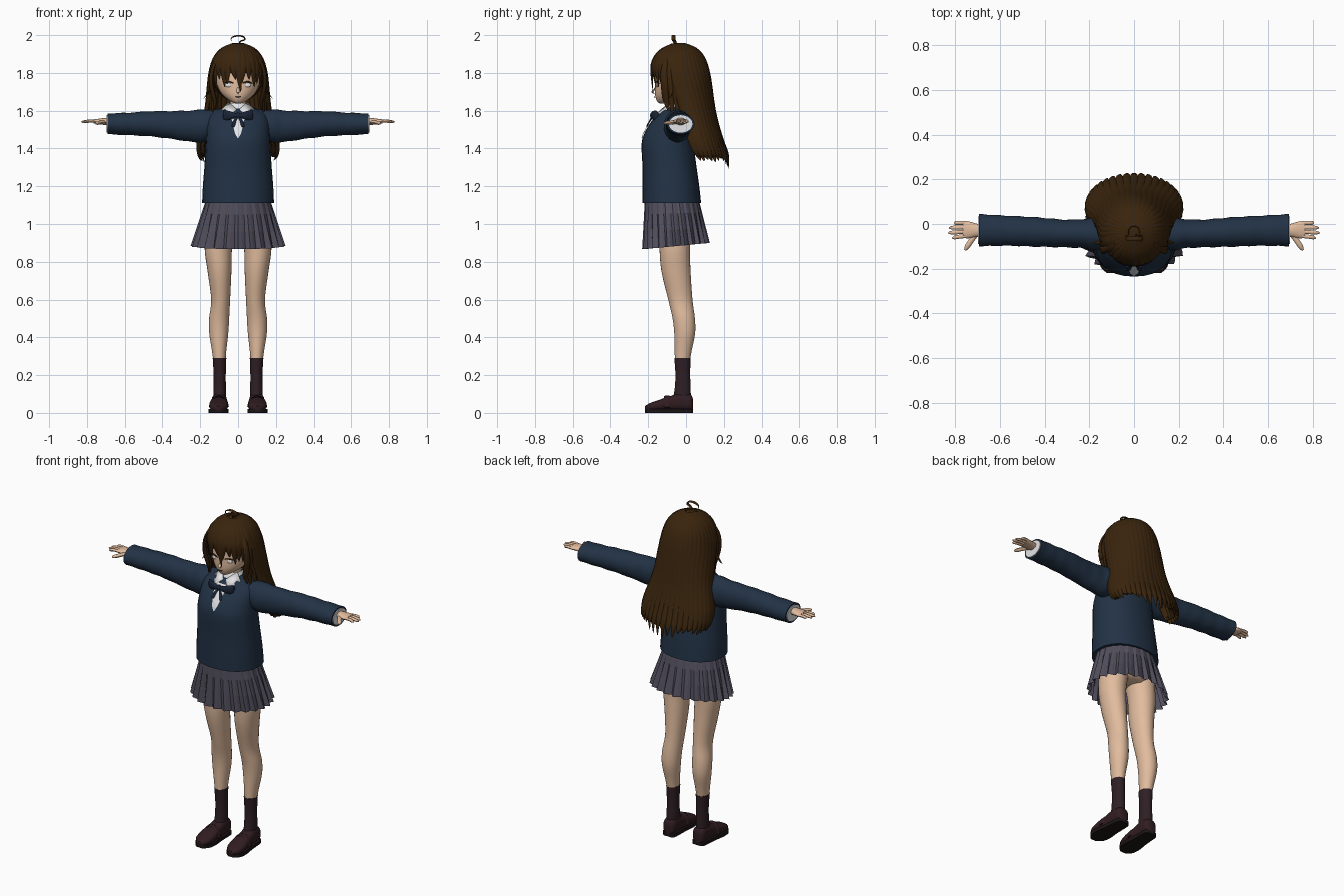
import bpy, bmesh, random
from math import sin, cos, pi, copysign
from mathutils import Vector as V

random.seed(4)
if "Cube" in bpy.data.objects:
    bpy.data.objects.remove(bpy.data.objects["Cube"])


def material(name, r, g, b):
    m = bpy.data.materials.new(name)
    m.use_nodes = True
    m.diffuse_color = (r, g, b, 1)
    bsdf = m.node_tree.nodes["Principled BSDF"]
    bsdf.inputs["Base Color"].default_value = (r, g, b, 1)
    bsdf.inputs["Roughness"].default_value = 0.8
    return m


SKIN = material("skin", 0.75, 0.50, 0.34)
NAVY = material("navy wool", 0.016, 0.032, 0.06)
BOW = material("dark navy ribbon", 0.010, 0.018, 0.038)
GREY = material("grey pleats", 0.085, 0.078, 0.11)
WHITE = material("white cotton", 0.8, 0.8, 0.82)
HAIR = material("brown hair", 0.042, 0.018, 0.004)
SOCK = material("dark sock", 0.028, 0.014, 0.018)
SHOE = material("shoe leather", 0.03, 0.012, 0.015)
SOLE = material("shoe sole", 0.012, 0.007, 0.008)


def finish(name, bm, mat, smooth=True):
    bmesh.ops.recalc_face_normals(bm, faces=bm.faces)
    me = bpy.data.meshes.new(name)
    bm.to_mesh(me)
    bm.free()
    me.materials.append(mat)
    ob = bpy.data.objects.new(name, me)
    bpy.context.collection.objects.link(ob)
    if smooth:
        bpy.ops.object.select_all(action='DESELECT')
        ob.select_set(True)
        bpy.context.view_layer.objects.active = ob
        bpy.ops.object.shade_smooth_by_angle(angle=0.8)
    return ob


def loft(name, rings, mat, closed=True, caps=True, smooth=True):
    bm = bmesh.new()
    vs = [[bm.verts.new(p) for p in r] for r in rings]
    n = len(vs[0])
    for a, b in zip(vs, vs[1:]):
        for i in range(n if closed else n - 1):
            j = (i + 1) % n
            bm.faces.new((a[i], a[j], b[j], b[i]))
    if caps and closed:
        bm.faces.new(vs[0])
        bm.faces.new(vs[-1])
    return finish(name, bm, mat, smooth)


def spline(rows, k=4):
    """Catmull-Rom refinement of a list of equal-length tuples."""
    rows = [V(r) for r in rows]
    rows = [rows[0]] + rows + [rows[-1]]
    out = []
    for a, b, c, d in zip(rows, rows[1:], rows[2:], rows[3:]):
        for i in range(k):
            t = i / k
            out.append(b + (c - a) * (t / 2) + (a * 2 - b * 5 + c * 4 - d) * (t * t / 2)
                       + (b * 3 - a - c * 3 + d) * (t ** 3 / 2))
    return out + [rows[-1]]


def ring(c, u, v, n=28, p=1.0):
    pw = lambda x: copysign(abs(x) ** p, x)
    return [V(c) + V(u) * pw(cos(2 * pi * i / n)) + V(v) * pw(sin(2 * pi * i / n)) for i in range(n)]


def tower(name, rows, mat, p=1.0):
    """Upright form from rows of (z, centre x, centre y, half width, half depth)."""
    return loft(name, [ring((x, y, z), (a, 0, 0), (0, b, 0), p=p) for z, x, y, a, b in spline(rows)], mat)


def lock(name, pts, side, w, th, mat, root=0.5, tip=0.06, n=8):
    """Tapered flattened strand along a path."""
    path, side, rings = spline(pts), V(side).normalized(), []
    for i, q in enumerate(path):
        s = i / (len(path) - 1)
        tan = path[min(i + 1, len(path) - 1)] - path[max(i - 1, 0)]
        nor = tan.cross(side).normalized()
        f = min(root + 2.5 * s * (1 - root), 1, tip + (1 - s) * 3)
        rings.append(ring(q, side * w * f, nor * th * f, n))
    return loft(name, rings, mat)


def ball(name, c, r, mat, keep=None):
    bm = bmesh.new()
    bmesh.ops.create_uvsphere(bm, u_segments=32, v_segments=20, radius=1)
    for v in bm.verts:
        v.co = V(c) + V([a * b for a, b in zip(v.co, r)])
    if keep:
        gone = [f for f in bm.faces if not keep(f.calc_center_median())]
        bmesh.ops.delete(bm, geom=gone, context='FACES')
    return finish(name, bm, mat)


# Sweater body, hips and pleated skirt
tower("sweater_body", [(1.11, 0, -.075, .19, .155), (1.2, 0, -.08, .186, .15), (1.3, 0, -.087, .178, .143),
                       (1.42, 0, -.097, .171, .138), (1.48, 0, -.09, .167, .13), (1.54, 0, -.07, .166, .115),
                       (1.58, 0, -.055, .15, .095), (1.61, 0, -.045, .1, .072), (1.62, 0, -.045, .06, .055)],
      NAVY, 0.9)
tower("hips", [(.95, 0, -.06, .1, .07), (1.0, 0, -.06, .15, .12), (1.12, 0, -.07, .15, .12)], SKIN)
PLEATS = 24
skirt_rings = []
for s in (0, .3, .65, 1):
    r = []
    for i in range(PLEATS * 3):
        a = 2 * pi * i / (PLEATS * 3)
        f = 1 + (.01 + .07 * s) * (0.5, -0.1, -0.9)[i % 3]
        r.append((cos(a) * (.168 + .074 * s) * f, -.075 + .022 * s + sin(a) * (.142 + .03 * s) * f,
                  1.13 - s * (.247 - .016 * sin(a))))
    skirt_rings.append(r)
loft("pleated_skirt", skirt_rings, GREY, caps=False, smooth=False)

# Neck, head and nose
tower("neck", [(1.57, 0, -.045, .055, .05), (1.62, 0, -.045, .042, .042), (1.7, 0, -.05, .042, .045)], SKIN)
tower("head", [(1.638, 0, -.125, .012, .014), (1.65, 0, -.107, .04, .046), (1.68, 0, -.08, .079, .083),
               (1.72, 0, -.06, .106, .104), (1.78, 0, -.045, .118, .117), (1.86, 0, -.04, .108, .108),
               (1.92, 0, -.04, .06, .06)], SKIN)
lock("nose", [(0, -.163, 1.722), (0, -.171, 1.708), (0, -.178, 1.698), (0, -.164, 1.691)], (1, 0, 0), .009, .005, SKIN)
lock("mouth", [(-.018, -.165, 1.675), (0, -.167, 1.672), (.018, -.165, 1.675)], (0, 0, 1), .002, .003, SOCK)

# Shirt collar, shirt front and ribbon
loft("collar_band", [ring((0, -.05, z), (r, 0, 0), (0, r, 0)) for z, r in ((1.59, .075), (1.615, .064), (1.64, .052))],
     WHITE, caps=False)
loft("shirt_front", [[(-w, y, z), (0, y - .003, z), (w, y, z)] for z, y, w in
                     ((1.59, -.147, .05), (1.56, -.175, .036), (1.54, -.19, .03), (1.51, -.208, .024),
                      (1.48, -.224, .016), (1.455, -.232, .003))], WHITE, closed=False)
ball("ribbon_knot", (0, -.178, 1.575), (.015, .012, .017), BOW)

for s, side in ((1, "left_"), (-1, "right_")):
    flap = loft(side + "collar_flap", [[(s * .006, -.128, 1.605), (s * .05, -.075, 1.642)],
                                       [(s * .045, -.163, 1.568), (s * .085, -.095, 1.602)]], WHITE, closed=False)
    flap.modifiers.new("thickness", 'SOLIDIFY').thickness = .006
    loft(side + "ribbon_loop", [ring((s * x, y, 1.575), (0, .011, 0), (0, 0, h), 16) for x, y, h in
                                spline([(.004, -.178, .009), (.04, -.176, .021), (.07, -.162, .027), (.08, -.155, .02)])], BOW)
    lock(side + "ribbon_tail", [(s * .005, -.18, 1.57), (s * .018, -.192, 1.545), (s * .026, -.208, 1.515)],
         (1, 0, 0), .009, .004, BOW, tip=.8)

    # Sleeve with soft folds, shirt cuff and hand
    arm = spline([(.09, -.045, 1.522, .065, .085), (.17, -.045, 1.52, .072, .086), (.24, -.043, 1.518, .064, .084),
                  (.32, -.042, 1.522, .062, .076), (.45, -.035, 1.53, .066, .067), (.57, -.03, 1.53, .067, .06),
                  (.665, -.028, 1.53, .071, .056), (.692, -.028, 1.53, .071, .055)], 6)
    loft(side + "sleeve", [ring((s * x, y, z), (0, a * (1 + .022 * sin(x * 75)), 0), (0, 0, b * (1 + .022 * cos(x * 61))))
                           for x, y, z, a, b in arm], NAVY)
    loft(side + "shirt_cuff", [ring((s * x, -.028, 1.53), (0, .062, 0), (0, 0, .046)) for x in (.68, .697)], WHITE)
    loft(side + "palm", [ring((s * x, y, 1.543), (0, w, 0), (0, 0, h), 16) for x, y, w, h in
                         spline([(.68, -.03, .026, .02), (.71, -.028, .031, .018), (.74, -.026, .038, .014),
                                 (.765, -.025, .037, .011)])], SKIN)
    for i, reach in enumerate((.812, .83, .826, .804)):
        y = -.054 + i * .0195
        lock(side + "finger", [(s * .75, y, 1.543), (s * .785, y * 1.06, 1.545), (s * reach, y * 1.15, 1.54)],
             (0, 1, 0), .009, .008, SKIN, root=.95, tip=.35)
    lock(side + "thumb", [(s * .705, -.045, 1.54), (s * .73, -.078, 1.537), (s * .755, -.117, 1.533)],
         (1, .5 * s, 0), .012, .01, SKIN, root=.95, tip=.35)

    # Leg, sock and loafer
    tower(side + "leg", [(1.04, s * .085, -.06, .08, .09), (.88, s * .104, -.06, .073, .081), (.75, s * .098, -.053, .063, .077),
                         (.6, s * .092, -.03, .05, .064), (.5, s * .1, -.012, .053, .059), (.42, s * .102, -.007, .05, .055),
                         (.33, s * .1, -.015, .038, .045), (.27, s * .098, -.02, .032, .039)], SKIN)
    tower(side + "sock", [(.29, s * .098, -.019, .036, .043), (.2, s * .097, -.017, .032, .039),
                          (.12, s * .097, -.018, .033, .043), (.05, s * .097, -.025, .034, .05)], SOCK)
    shoe = spline([(.036, .02, .075), (.022, .036, .098), (-.03, .04, .105), (-.08, .043, .09), (-.14, .05, .07),
                   (-.19, .043, .052), (-.218, .015, .036)])
    toe = lambda y: s * (.098 + max(0, -y) * .03)
    loft(side + "shoe", [ring((toe(y), y, (t + .012) / 2), (w, 0, 0), (0, 0, (t - .012) / 2), 24, .75)
                         for y, w, t in shoe], SHOE)
    loft(side + "shoe_sole", [[(toe(y) + dx * (w + .003), y, z) for dx, z in ((-1, 0), (1, 0), (1, .02), (-1, .02))]
                              for y, w, t in shoe], SOLE)
    lock(side + "shoe_strap", [(toe(-.1) + dx * .049, -.1, z) for dx, z in ((-1, .03), (-.75, .07), (0, .088), (.75, .07), (1, .03))],
         (0, 1, 0), .016, .004, SHOE, root=1, tip=1)

    # Eye: pale plate under a dark lash
    ball(side + "eye", (s * .05, -.152, 1.736), (.018, .006, .012), WHITE)
    lock(side + "eyelash", [(s * .024, -.162, 1.746), (s * .05, -.158, 1.753), (s * .078, -.138, 1.744)],
         (0, 0, 1), .004, .004, HAIR)

    # Locks framing the face, and a small outward flick
    for k in range(4):
        y = -.115 + k * .027
        lock(side + "side_lock", [(s * .085, y + .03, 1.92), (s * .132, y, 1.83), (s * .142, y, 1.74),
                                  (s * (.122 + k * .01), y + .01, 1.65), (s * (.128 + k * .013), y + .02, (1.6, 1.53, 1.55, 1.5)[k])],
             (.4 * s, 1, 0), .02, .01, HAIR)
    lock(side + "hair_flick", [(s * .135, -.07, 1.78), (s * .148, -.08, 1.71), (s * .182, -.085, 1.665)], (0, 1, 0), .009, .004, HAIR)

# Hair cap and the long back hair in two layers of locks
CROWN = V((0, -.035, 1.80))


def scalp(t, e, k=1.0):
    """Point on the hair dome: t turns from the back, e is elevation."""
    return CROWN + k * V((.145 * sin(t) * cos(e), .15 * cos(t) * cos(e), .158 * sin(e)))


ball("hair_cap", CROWN, (.14, .146, .154), HAIR, lambda c: c.z > 1.66 and (c.y > -.085 or c.z > 1.81))
for layer, count in ((1.0, 23), (.9, 18)):
    for i in range(count):
        t = -1.8 + 3.6 * i / (count - 1)
        u, c = sin(t), cos(t)
        low = 1.285 + .045 * abs(u) + random.uniform(0, .035) + (1 - layer) * .2
        lock("back_lock", [scalp(t, 1.4, layer), scalp(t, .8, layer), scalp(t, .1, layer),
                           (.168 * u * layer, .022 + .125 * c * layer, 1.60), (.207 * u * layer, .062 + .125 * c * layer, 1.45),
                           (.21 * u * layer, .09 + .13 * c * layer, 1.37), (.195 * u * layer, .105 + .122 * c * layer, low)],
             (c, -u, 0), .027, .011, HAIR, root=.35)

# Fringe over the forehead
for i in range(13):
    d = -1.2 + .2 * i
    t = pi + d
    end = (1.725, 1.765, 1.74)[i % 3] - (.025 if i == 6 else 0) - .03 * (abs(d) > .9)
    tip = scalp(t + random.uniform(-.12, .12), -.25, .97)
    lock("fringe_lock", [scalp(t, 1.3), scalp(t, .8), scalp(t, .25), (tip.x, tip.y, end)],
         (cos(t), -sin(t), 0), .023, .008, HAIR, root=.4)

# Curled stray lock on the crown
lock("crown_curl", [(.012, -.05, 1.945), (.01, -.06, 1.965), (.036, -.066, 1.977), (.025, -.066, 1.993), (-.008, -.066, 1.996),
                    (-.036, -.066, 1.984), (-.034, -.066, 1.966)], (0, 1, 0), .011, .004, HAIR, root=.8)
